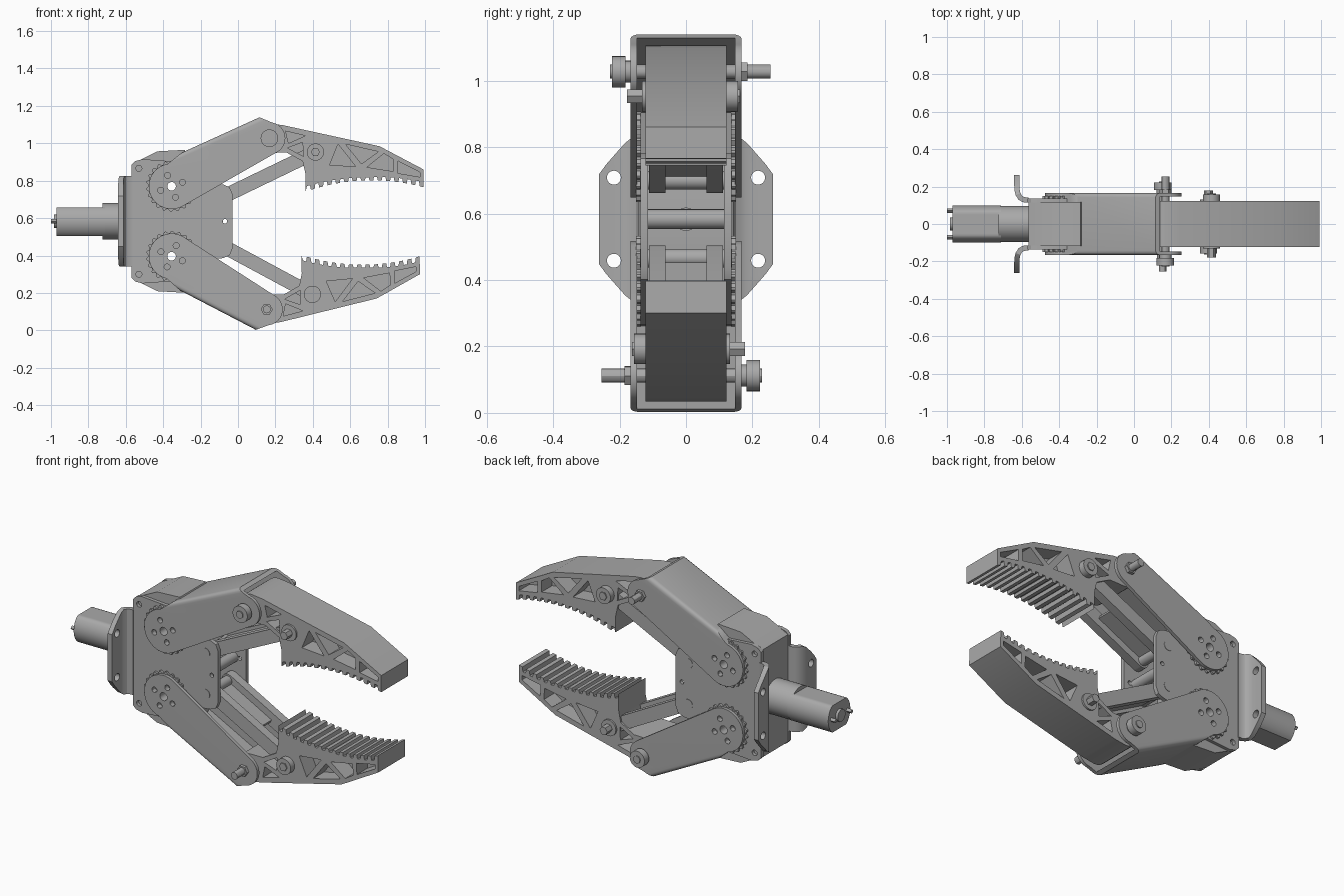
import bpy, bmesh
from math import sin, cos, pi, radians, atan2
from mathutils import Matrix, Vector

if "Cube" in bpy.data.objects:
    bpy.data.objects.remove(bpy.data.objects["Cube"])

grey = bpy.data.materials.new("metal_grey")
grey.use_nodes = True
COLOR = (0.4, 0.4, 0.4, 1)
grey.diffuse_color = COLOR
grey.node_tree.nodes["Principled BSDF"].inputs["Base Color"].default_value = COLOR

MID = 0.583
HUB, TIP = Vector((-0.355, 0, 0.77)), Vector((0.168, 0, 1.027))
LINK_BASE, LINK_END = Vector((-0.11, 0, 0.70)), Vector((0.414, 0, 0.953))
parts = []


def finish(name, bm):
    bmesh.ops.recalc_face_normals(bm, faces=bm.faces)
    me = bpy.data.meshes.new(name)
    bm.to_mesh(me)
    bm.free()
    me.materials.append(grey)
    ob = bpy.data.objects.new(name, me)
    bpy.context.collection.objects.link(ob)
    parts.append(ob)
    return ob


def prism(name, pts, d0, d1, axis="Y", bevel=0.0, edge_test=None):
    """Extrude a closed outline along y (outline in x, z) or x (outline in y, z)."""
    bm = bmesh.new()
    place = (lambda a, b, d: (a, d, b)) if axis == "Y" else (lambda a, b, d: (d, a, b))
    face = bm.faces.new([bm.verts.new(place(a, b, d0)) for a, b in pts])
    new = bmesh.ops.extrude_face_region(bm, geom=[face])["geom"]
    shift = Vector(place(0, 0, d1 - d0))
    bmesh.ops.translate(bm, vec=shift, verts=[g for g in new if isinstance(g, bmesh.types.BMVert)])
    if bevel:
        edges = [e for e in bm.edges if edge_test(e)]
        bmesh.ops.bevel(bm, geom=edges, offset=bevel, segments=4, profile=0.5, affect="EDGES")
    return finish(name, bm)


def arc(a, b, r, start=0, end=360, n=24):
    n_pts = n if end - start == 360 else n + 1
    return [(a + r * cos(radians(start + (end - start) * i / n)),
             b + r * sin(radians(start + (end - start) * i / n))) for i in range(n_pts)]


def disc(name, a, b, r, d0, d1, axis="Y", n=24):
    return prism(name, arc(a, b, r, n=n), d0, d1, axis)


def cut(ob, cutters):
    """Subtract cutters, bake the result and discard them."""
    for c in cutters:
        mod = ob.modifiers.new("cut", "BOOLEAN")
        mod.operation, mod.solver, mod.object = "DIFFERENCE", "EXACT", c
    bpy.context.view_layer.update()
    me = bpy.data.meshes.new_from_object(ob.evaluated_get(bpy.context.evaluated_depsgraph_get()))
    ob.modifiers.clear()
    ob.data = me
    for c in cutters:
        parts.remove(c)
        bpy.data.objects.remove(c)
    return ob


def flip(pts):
    return [(x, 2 * MID - z) for x, z in reversed(pts)]


def hub_holes():
    ring = [disc("cutter", x, z, 0.016, -0.3, 0.3, n=12) for x, z in arc(HUB.x, HUB.z, 0.062, 20, 380, 4)]
    return ring + [disc("cutter", HUB.x, HUB.z, 0.023, -0.3, 0.3, n=16)]


def mirrored_cutters(spots, r):
    return [disc("cutter", x, zz, r, -0.3, 0.3, n=16) for x, z in spots for zz in {z, 2 * MID - z}]


# Flip about the long axis carries the upper jaw to the lower side
FLIP = (Matrix.Translation((0, 0, MID)) @ Matrix.Rotation(pi, 4, "X") @ Matrix.Translation((0, 0, -MID)))


# Body housing and side plates
top = [(-0.285, 0.965), (-0.43, 0.957), (-0.565, 0.89)]
housing = prism("body_housing", [(-0.25, 0.90)] + top + flip([(-0.25, 0.90)] + top), -0.118, 0.118)
edge = [(-0.03, 0.73), (-0.045, 0.765), (-0.08, 0.78), (-0.13, 0.785), (-0.30, 0.90), (-0.51, 0.915),
        (-0.55, 0.905), (-0.57, 0.885)]
for name, y0, y1 in (("front_body_plate", -0.137, -0.115), ("back_body_plate", 0.115, 0.137)):
    plate = prism(name, edge + flip(edge), y0, y1)
    cut(plate, mirrored_cutters([(-0.53, 0.866)], 0.016) + mirrored_cutters([(HUB.x, HUB.z)], 0.023)
        + mirrored_cutters([(-0.07, MID)], 0.012))
cut(housing, mirrored_cutters([(HUB.x, HUB.z)], 0.023))
disc("centre_spacer", -0.11, MID, 0.03, -0.116, 0.116)
disc("drive_shaft", 0, MID, 0.035, -0.26, -0.13, "X")

# Motor, gearbox and terminals
motor = [(max(-0.1, min(0.1, y)), max(MID - 0.078, min(MID + 0.075, z)))
         for y, z in arc(0, MID, 0.1, n=48)]
prism("motor_can", [p for i, p in enumerate(motor) if p != motor[i - 1]], -0.97, -0.71, "X")
disc("gearbox", 0, MID, 0.097, -0.725, -0.56, "X", 40)
disc("motor_bushing", 0, MID, 0.035, -0.985, -0.965, "X")
for side in (-1, 1):
    prism("motor_terminal", arc(side * 0.072, MID, 0.012, n=4), -1.0, -0.965, "X")

# Curved mounting flanges
profile = [(-0.565, 0.128, 0.243), (-0.59, 0.13, 0.243), (-0.608, 0.14, 0.243), (-0.62, 0.16, 0.243),
           (-0.625, 0.18, 0.23), (-0.627, 0.215, 0.193), (-0.627, 0.24, 0.165), (-0.627, 0.262, 0.135)]
for side, name in ((-1, "front_mount_flange"), (1, "back_mount_flange")):
    bm = bmesh.new()
    rows = [[bm.verts.new((x, side * y, MID + s * h)) for s in (-1, 1)] for x, y, h in profile]
    for (a, b), (c, d) in zip(rows, rows[1:]):
        bm.faces.new((a, b, d, c))
    flange = finish(name, bm)
    mod = flange.modifiers.new("thickness", "SOLIDIFY")
    mod.thickness, mod.offset = 0.028, 0
    cut(flange, [disc("cutter", side * 0.217, MID + s * 0.125, 0.021, -0.8, -0.4, "X") for s in (-1, 1)])


def build_arm(tag):
    # Channel arm: rounded hub end, rounded tip end, folded outer cover
    a, b = (-0.30, 0.95), (0.115, 1.139)
    outline = ([b, a] + arc(HUB.x, HUB.z, 0.122, 100, 295, 18)
               + arc(TIP.x, TIP.z, 0.085, 301, 440, 14))

    def on_cover(e):
        p, q = (v.co for v in e.verts)
        return abs(p.y - q.y) < 1e-4 and all(min(abs(v.x - a[0]) + abs(v.z - a[1]),
                                                 abs(v.x - b[0]) + abs(v.z - b[1])) < 1e-3 for v in (p, q))
    arm = prism(tag + "_arm", outline, -0.167, 0.167, bevel=0.025, edge_test=on_cover)
    slope = (b[1] - a[1]) / (b[0] - a[0])
    line = [(x, a[1] + slope * (x - a[0]) - 0.022) for x in (-0.8, 0.6)]
    inner = prism("cutter", [line[0], line[1], (0.6, 0.3), (-0.8, 0.3)], -0.148, 0.148)
    cut(arm, [inner] + hub_holes())
    out = [arm]
    # Toothed hub discs
    rim = [(HUB.x + r * cos(t), HUB.z + r * sin(t)) for i in range(22)
           for r, t in ((0.124, 2 * pi * i / 22), (0.136, 2 * pi * (i + 0.3) / 22),
                        (0.136, 2 * pi * (i + 0.5) / 22), (0.124, 2 * pi * (i + 0.8) / 22))]
    for s in (-1, 1):
        out.append(cut(prism(tag + "_hub_gear", rim, *sorted((s * 0.136, s * 0.15))), hub_holes()))
    # Tip hinge bolt
    for name, r, y0, y1, n in (("hinge_head", 0.047, -0.222, -0.182, 24), ("hinge_shaft", 0.021, -0.228, 0.255, 12),
                               ("hinge_washer", 0.033, -0.182, -0.165, 20), ("hinge_nut", 0.032, 0.165, 0.185, 6)):
        out.append(disc(tag + "_" + name, TIP.x, TIP.z, r, y0, y1, n=n))
    return out


def build_finger(tag):
    # Outline: outer back, blunt end, toothed grip, hinge boss
    grip, n = [], 14
    for i in range(n):
        for k, tip in ((0, 1), (0.45, 1), (0.55, 0), (0.92, 0)):
            t = 1 - (i + k) / n
            z = 0.743 + 0.022 * t + 0.19 * t * (1 - t)
            grip.append((0.365 + 0.627 * t, z + (0 if tip else 0.015 + 0.012 * abs(2 * t - 1))))
    outline = ([(0.24, 1.097), (0.757, 0.984), (0.992, 0.86)] + grip
               + [(0.362, 0.745), (0.36, 0.84), (0.345, 0.905), (0.26, 0.95)]
               + arc(TIP.x, TIP.z, 0.078, 270, 90, 12))
    finger = prism(tag + "_finger", outline, -0.122, 0.122)
    # Truss pockets on both faces
    pockets = [[(0.49, 0.885), (0.535, 0.995), (0.63, 0.875)], [(0.575, 0.995), (0.75, 0.955), (0.66, 0.89)],
               [(0.69, 0.872), (0.78, 0.945), (0.83, 0.915), (0.83, 0.85)],
               [(0.855, 0.905), (0.972, 0.845), (0.972, 0.82), (0.855, 0.84)],
               [(0.255, 1.065), (0.36, 1.04), (0.27, 1.00)], [(0.265, 0.975), (0.345, 1.005), (0.35, 0.93)]]
    cut(finger, [prism("cutter", p, *sorted((s * 0.025, s * 0.2))) for p in pockets for s in (-1, 1)])
    out = [finger]
    for name, r, y0, y1, sides in (("link_boss", 0.046, -0.132, 0.157, 24), ("link_bolt", 0.024, -0.178, 0.163, 6)):
        out.append(disc(tag + "_" + name, LINK_END.x, LINK_END.z, r, y0, y1, n=sides))
    return out


def build_link(tag, p, q):
    # Channel link: two side bars with a web between
    ang = atan2(q.z - p.z, q.x - p.x) * 180 / pi
    bar = arc(p.x, p.z, 0.038, ang + 90, ang + 270, 8) + arc(q.x, q.z, 0.038, ang - 90, ang + 90, 8)
    out = [prism(tag + "_link_bar", bar, *sorted((s * 0.062, s * 0.112))) for s in (-1, 1)]
    nx, nz = -sin(radians(ang)), cos(radians(ang))
    end = p.lerp(q, 0.55)
    web = [(c.x + nx * h, c.z + nz * h) for c, h in ((p, 0.0), (end, 0.0), (end, 0.02), (p, 0.02))]
    out.append(prism(tag + "_link_web", web, -0.064, 0.064))
    out.append(disc(tag + "_link_pin", p.x, p.z, 0.028, -0.139, 0.139))
    return out


def swing(point, degrees):
    """Turn in the front plane about a point."""
    return (Matrix.Translation(point) @ Matrix.Rotation(-radians(degrees), 4, "Y")
            @ Matrix.Translation(-point))


# Upper and lower jaws; the lower one is slightly further open at the arm
for tag, arm_turn, finger_turn in (("upper", 0, 0), ("lower", 3, -1.5)):
    arm_pose = swing(HUB, arm_turn)
    new_tip = arm_pose @ TIP
    finger_pose = Matrix.Translation(new_tip - TIP) @ swing(TIP, finger_turn)
    side = FLIP if tag == "lower" else Matrix.Identity(4)
    for objs, pose in ((build_arm(tag), arm_pose), (build_finger(tag), finger_pose),
                       (build_link(tag, LINK_BASE, finger_pose @ LINK_END), Matrix.Identity(4))):
        for ob in objs:
            ob.data.transform(side @ pose)

# Smooth round surfaces, keep edges crisp
bpy.ops.object.select_all(action="DESELECT")
for ob in parts:
    ob.select_set(True)
bpy.context.view_layer.objects.active = parts[0]
bpy.ops.object.shade_smooth_by_angle(angle=radians(30))
